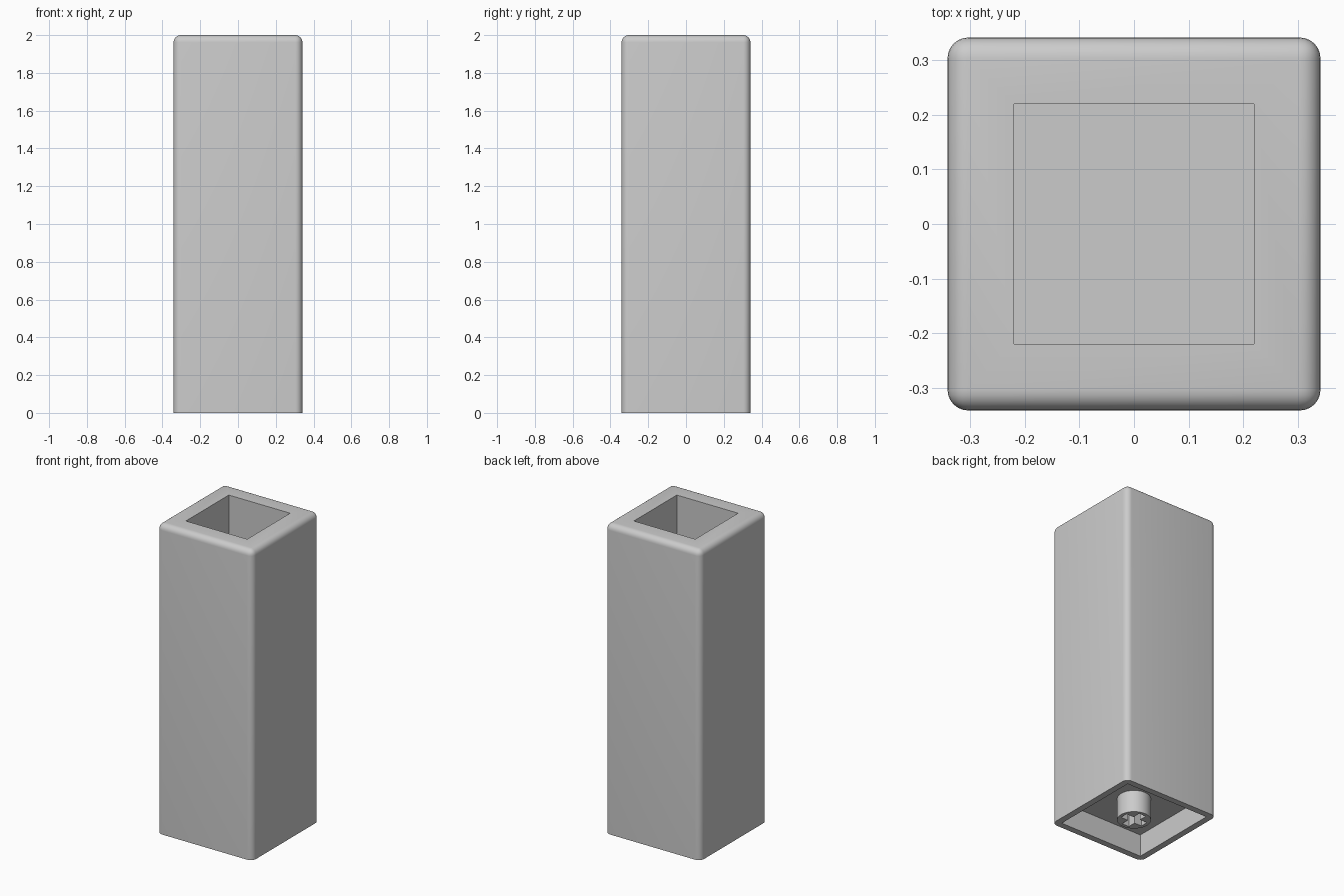
import bpy
import bmesh
import math
from mathutils import Matrix

HALF, HEIGHT, ROUND = 0.341, 2.0, 0.038      # outer block
PIT_HALF, PIT_FLOOR = 0.219, 0.26            # square well in the top
CAVITY_HALF, CAVITY_TOP = 0.30, 0.143        # recess underneath
STEM_R, SLOT_LONG, SLOT_WIDE = 0.099, 0.155, 0.05

cube = bpy.data.objects.get("Cube")
if cube:
    bpy.data.objects.remove(cube, do_unlink=True)

grey = bpy.data.materials.new("plain_grey")
grey.use_nodes = True
colour = (0.6, 0.6, 0.6, 1)
grey.diffuse_color = colour
for node in grey.node_tree.nodes:
    if node.type == "BSDF_PRINCIPLED":
        node.inputs["Base Color"].default_value = colour


def add_object(name, bm):
    mesh = bpy.data.meshes.new(name)
    bmesh.ops.recalc_face_normals(bm, faces=bm.faces)
    bm.to_mesh(mesh)
    bm.free()
    mesh.materials.append(grey)
    obj = bpy.data.objects.new(name, mesh)
    bpy.context.collection.objects.link(obj)
    return obj


def box(sx, sy, z0, z1):
    bm = bmesh.new()
    place = Matrix.Translation((0, 0, (z0 + z1) / 2)) @ Matrix.Diagonal((sx, sy, z1 - z0, 1))
    bmesh.ops.create_cube(bm, size=1, matrix=place)
    return bm


def cut(obj, cutter):
    """Subtract the cutter, apply the cut and discard the cutter."""
    cutter.hide_render = True
    mod = obj.modifiers.new("cut", "BOOLEAN")
    mod.operation, mod.solver, mod.object = "DIFFERENCE", "EXACT", cutter
    bpy.context.view_layer.objects.active = obj
    bpy.ops.object.modifier_apply(modifier=mod.name)
    bpy.data.objects.remove(cutter, do_unlink=True)


def smooth(obj):
    bpy.ops.object.select_all(action="DESELECT")
    obj.select_set(True)
    bpy.context.view_layer.objects.active = obj
    bpy.ops.object.shade_smooth_by_angle(angle=math.radians(30))


# Tall block, rounded on every edge except around the base
bm = box(2 * HALF, 2 * HALF, 0, HEIGHT)
rounded = [e for e in bm.edges if max(v.co.z for v in e.verts) > HEIGHT / 2]
bmesh.ops.bevel(bm, geom=rounded, offset=ROUND, segments=6, profile=0.5,
                affect="EDGES", clamp_overlap=True)
block = add_object("block", bm)

# Square well in the top, shallow recess underneath
cut(block, add_object("well_cutter",
                      box(2 * PIT_HALF, 2 * PIT_HALF, PIT_FLOOR, HEIGHT + 0.1)))
cut(block, add_object("recess_cutter",
                      box(2 * CAVITY_HALF, 2 * CAVITY_HALF, -0.1, CAVITY_TOP)))
smooth(block)

# Round mounting stem with a cross-shaped socket
bm = bmesh.new()
stem_top = CAVITY_TOP + 0.01
bmesh.ops.create_cone(bm, cap_ends=True, segments=48, radius1=STEM_R, radius2=STEM_R,
                      depth=stem_top, matrix=Matrix.Translation((0, 0, stem_top / 2)))
stem = add_object("mounting_stem", bm)
for sx, sy in ((SLOT_LONG, SLOT_WIDE), (SLOT_WIDE, SLOT_LONG)):
    cut(stem, add_object("slot_cutter", box(sx, sy, -0.1, CAVITY_TOP - 0.005)))
smooth(stem)
